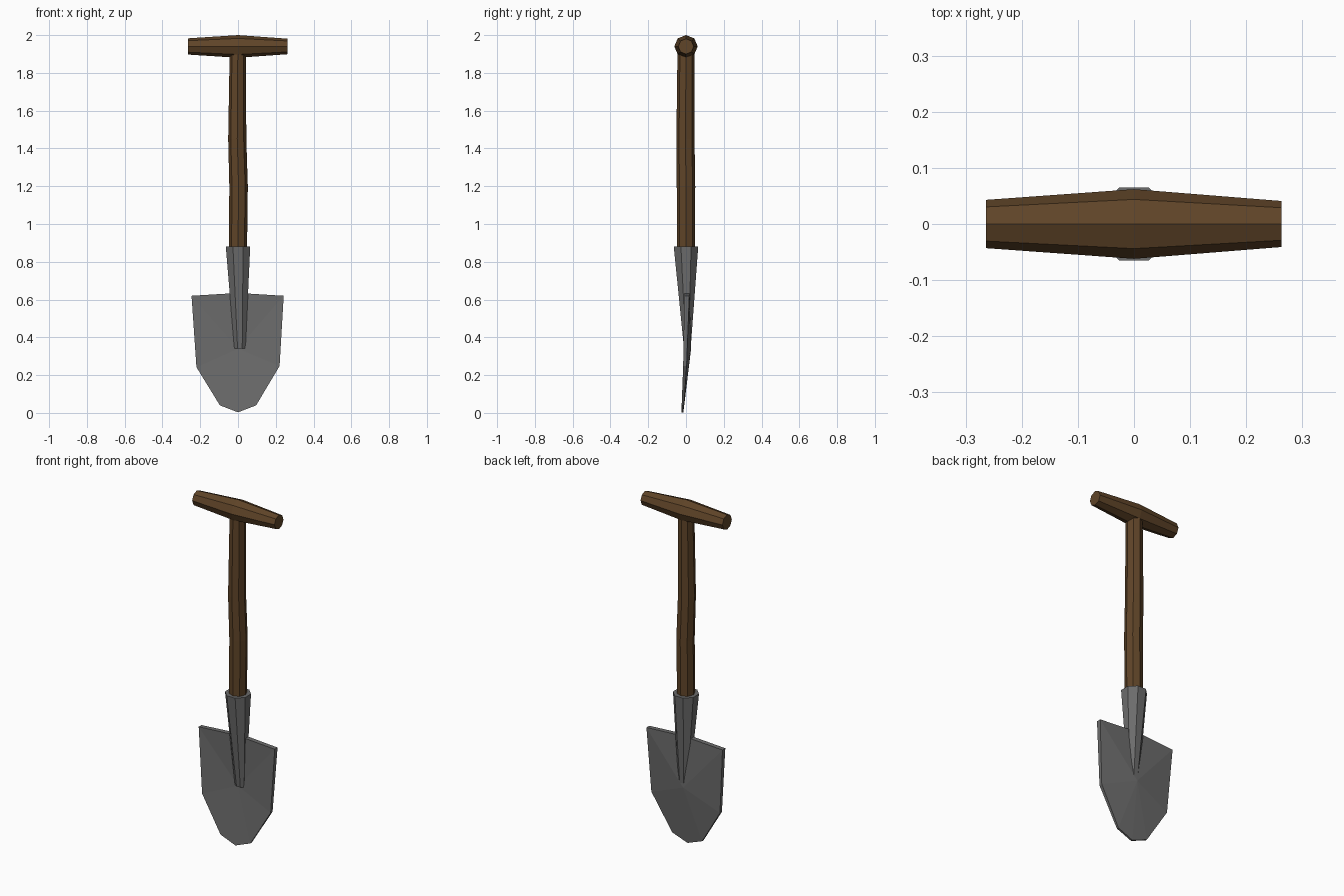
import bpy, math

if "Cube" in bpy.data.objects:
    bpy.data.objects.remove(bpy.data.objects["Cube"])


def material(name, rgb):
    m = bpy.data.materials.new(name)
    m.diffuse_color = (*rgb, 1)
    m.use_nodes = True
    m.node_tree.nodes["Principled BSDF"].inputs["Base Color"].default_value = m.diffuse_color
    return m


WOOD = material("brown wood", (0.115, 0.058, 0.021))
STEEL = material("grey steel", (0.15, 0.15, 0.15))


def add(name, verts, faces, mat):
    me = bpy.data.meshes.new(name)
    me.from_pydata(verts, [], faces)
    me.materials.append(mat)
    ob = bpy.data.objects.new(name, me)
    bpy.context.collection.objects.link(ob)
    return ob


def loft(name, rings, mat, axis="z", turn=0.0, n=8):
    """Octagonal tube; rings are (along, centre a, centre b, radius a, radius b)."""
    verts, faces = [], []
    for t, ca, cb, ra, rb in rings:
        for i in range(n):
            ang = 2 * math.pi * i / n + turn
            a, b = ca + ra * math.cos(ang), cb + rb * math.sin(ang)
            verts.append((a, b, t) if axis == "z" else (t, a, b))
    for r in range(len(rings) - 1):
        for i in range(n):
            j = (i + 1) % n
            faces.append((r * n + i, r * n + j, r * n + n + j, r * n + n + i))
    last = (len(rings) - 1) * n
    faces.append(tuple(reversed(range(n))))
    faces.append(tuple(range(last, last + n)))
    return add(name, verts, faces, mat)


# Cross grip, thicker in the middle
loft("grip", [(-0.264, 0, 1.94, 0.043, 0.043),
              (0, 0, 1.94, 0.062, 0.06),
              (0.263, 0, 1.94, 0.041, 0.041)], WOOD, axis="x")

# Slightly crooked wooden shaft
loft("shaft", [(0.72, 0, 0, 0.046, 0.046),
               (0.88, 0, 0, 0.048, 0.048),
               (1.2, 0.003, 0, 0.049, 0.049),
               (1.45, -0.004, -0.003, 0.048, 0.048),
               (1.92, -0.001, 0, 0.043, 0.045)], WOOD)

# Steel socket tapering into the blade
loft("socket", [(0.34, 0.01, 0.007, 0.032, 0.019),
                (0.88, 0, 0, 0.07, 0.07)], STEEL, turn=math.pi / 8)

# Dished blade: outline points as (x, z, centre y, half thickness)
outline = [(0, 0.635, 0.006, 0.014), (-0.246, 0.62, 0.004, 0.013),
           (-0.22, 0.242, -0.006, 0.009), (-0.096, 0.04, -0.017, 0.006),
           (0, 0.003, -0.019, 0.005), (0.096, 0.04, -0.017, 0.006),
           (0.22, 0.248, -0.006, 0.009), (0.242, 0.62, 0.004, 0.013)]
n = len(outline)
verts = [(x, y - h, z) for x, z, y, h in outline]
verts += [(x, y + h, z) for x, z, y, h in outline]
verts += [(0, 0.0, 0.34), (0, 0.027, 0.34)]
faces = []
for i in range(n):
    j = (i + 1) % n
    faces += [(i, j, 2 * n), (n + j, n + i, 2 * n + 1), (j, i, n + i, n + j)]
add("blade", verts, faces, STEEL)
